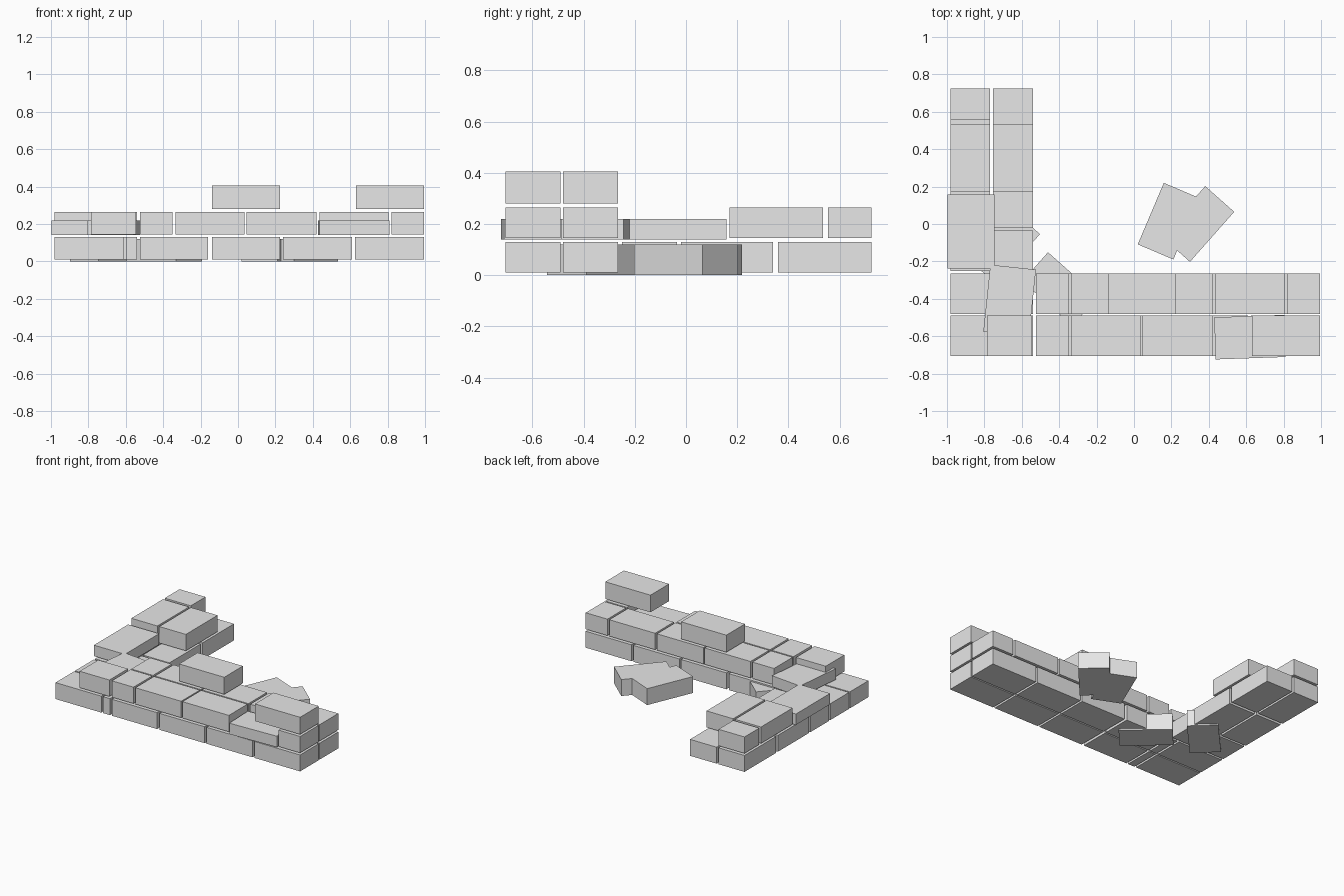
import bpy
import bmesh
from math import radians
from mathutils import Matrix

cube = bpy.data.objects.get("Cube")
if cube:
    bpy.data.objects.remove(cube, do_unlink=True)

GREY = (0.8, 0.8, 0.8, 1.0)
stone = bpy.data.materials.new("grey_stone")
stone.use_nodes = True
stone.diffuse_color = GREY
stone.node_tree.nodes["Principled BSDF"].inputs["Base Color"].default_value = GREY


def brick(name, cx, cy, z0, z1, length, width, angle=0):
    """One rectangular brick, turned about the vertical."""
    bm = bmesh.new()
    bmesh.ops.create_cube(bm, size=1)
    bmesh.ops.transform(bm, verts=bm.verts,
                        matrix=Matrix.Diagonal((length, width, z1 - z0, 1)))
    mesh = bpy.data.meshes.new(name)
    bm.to_mesh(mesh)
    bm.free()
    mesh.materials.append(stone)
    ob = bpy.data.objects.new(name, mesh)
    ob.location = (cx, cy, (z0 + z1) / 2)
    ob.rotation_euler.z = radians(angle)
    bpy.context.collection.objects.link(ob)


def box(name, xs, ys, zs):
    brick(name, sum(xs) / 2, sum(ys) / 2, *zs, xs[1] - xs[0], ys[1] - ys[0])


LOW, MID, TOP = (0.01, 0.13), (0.145, 0.265), (0.28, 0.405)
SUNK = (0.14, 0.22)
FRONT, BACK = (-0.705, -0.49), (-0.48, -0.265)
LEFT, RIGHT = (-0.98, -0.77), (-0.755, -0.54)

# Long wall, two rows deep
for row, ys in (("front", FRONT), ("back", BACK)):
    for xs in ((-0.98, -0.61), (-0.595, -0.54), (-0.525, -0.16),
               (-0.14, 0.225), (0.24, 0.61), (0.625, 0.995)):
        box(f"{row}_lower_brick", xs, ys, LOW)
    for xs in ((-0.525, -0.35), (-0.335, 0.035), (0.045, 0.42), (0.82, 0.995)):
        box(f"{row}_upper_brick", xs, ys, MID)
box("back_upper_brick", (0.435, 0.805), BACK, MID)
box("corner_upper_brick", (-0.785, -0.545), FRONT, MID)

# Short wall, two rows deep
for row, xs in (("outer", LEFT), ("inner", RIGHT)):
    for ys in ((-0.25, -0.035), (-0.02, 0.34), (0.36, 0.725)):
        box(f"{row}_lower_brick", xs, ys, LOW)
    box(f"{row}_upper_brick", xs, (0.17, 0.535), MID)
box("outer_upper_half_brick", LEFT, (0.555, 0.725), MID)

# Third course remnants
box("top_brick_end", (0.63, 0.995), FRONT, TOP)
box("top_brick_middle", (-0.14, 0.225), BACK, TOP)

# Thin shifted bricks lying on the lower course
brick("shifted_brick_front", 0.62, -0.605, *SUNK, 0.375, 0.225, 2)
brick("shifted_brick_outer", -0.872, -0.04, *SUNK, 0.25, 0.395)
brick("shifted_brick_corner", -0.665, -0.41, *SUNK, 0.245, 0.36, -6)

# Fallen bricks on the ground
for x, y, angle in ((0.185, 0.015, 67), (0.34, 0.0, 48.5),
                    (-0.395, -0.347, 138.4), (-0.70, -0.115, 47)):
    brick("fallen_brick", x, y, 0, 0.12, 0.357, 0.207, angle)
